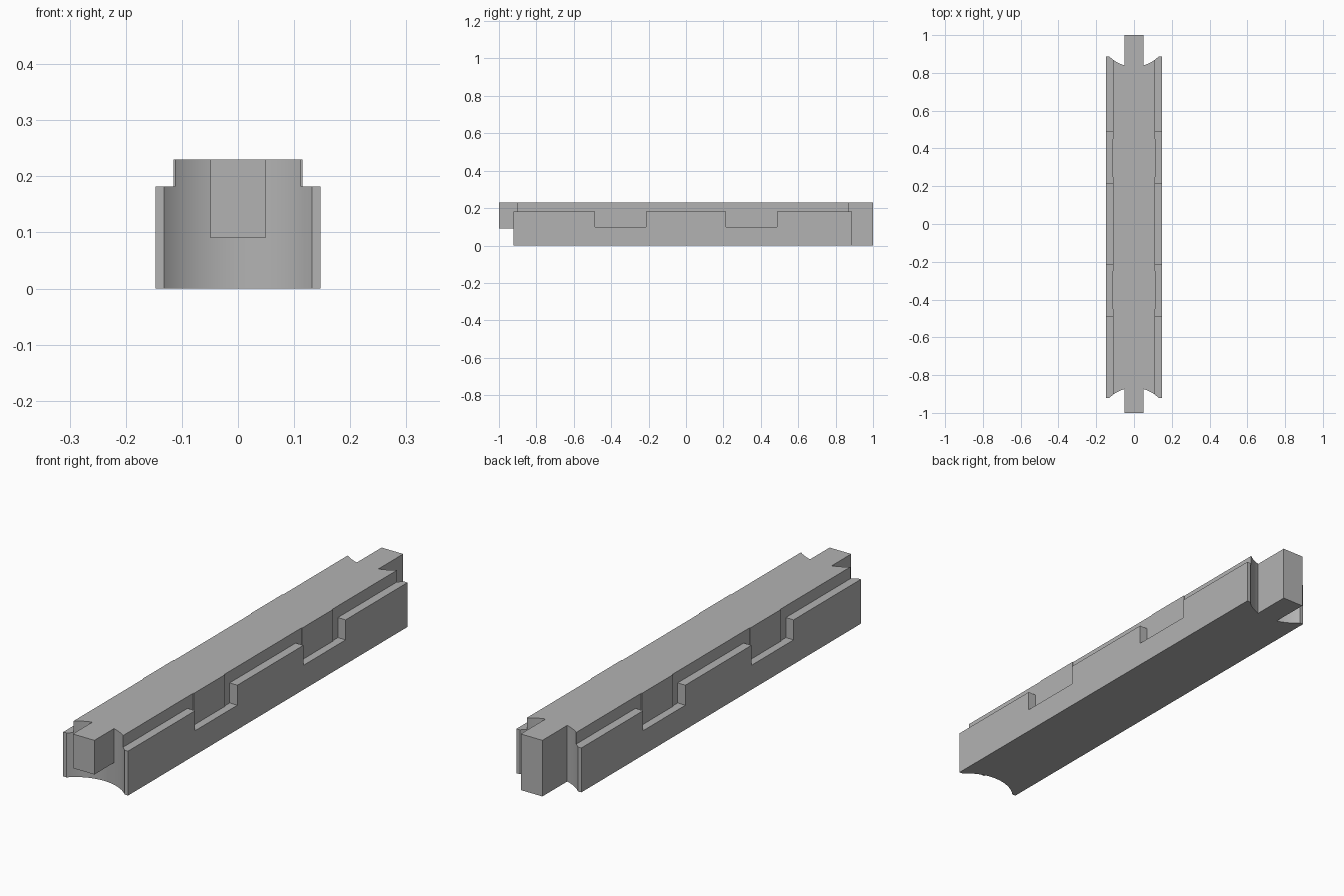
import bpy
import bmesh
import math

cube = bpy.data.objects.get("Cube")
if cube:
    bpy.data.objects.remove(cube, do_unlink=True)

grey = bpy.data.materials.new("plain grey")
grey.use_nodes = True
COLOUR = (0.45, 0.45, 0.45, 1)
grey.diffuse_color = COLOUR
grey.node_tree.nodes["Principled BSDF"].inputs["Base Color"].default_value = COLOUR

TOP, LEDGE, NOTCH_FLOOR = 0.23, 0.182, 0.10
HALF_WIDTH, CORE = 0.147, 0.112
FRONT, BACK = -0.922, 0.888


def extrude_object(name, outline, offset):
    """Solid made by extruding a flat outline of 3D points."""
    bm = bmesh.new()
    face = bm.faces.new([bm.verts.new(p) for p in outline])
    new = bmesh.ops.extrude_face_region(bm, geom=[face])["geom"]
    verts = [v for v in new if isinstance(v, bmesh.types.BMVert)]
    bmesh.ops.translate(bm, verts=verts, vec=offset)
    bmesh.ops.recalc_face_normals(bm, faces=bm.faces)
    mesh = bpy.data.meshes.new(name)
    bm.to_mesh(mesh)
    bm.free()
    mesh.materials.append(grey)
    ob = bpy.data.objects.new(name, mesh)
    bpy.context.collection.objects.link(ob)
    return ob


def box(name, x0, x1, y0, y1, z0, z1):
    outline = [(x0, y0, z0), (x1, y0, z0), (x1, y1, z0), (x0, y1, z0)]
    return extrude_object(name, outline, (0, 0, z1 - z0))


def combine(target, tool, operation):
    """Apply a boolean and discard the tool object."""
    tool.hide_render = True
    mod = target.modifiers.new(operation, "BOOLEAN")
    mod.operation = operation
    mod.solver = "EXACT"
    mod.object = tool
    bpy.context.view_layer.objects.active = target
    bpy.ops.object.modifier_apply(modifier=mod.name)
    bpy.data.objects.remove(tool, do_unlink=True)


# Stepped beam
half = [(HALF_WIDTH, 0), (HALF_WIDTH, LEDGE), (CORE, LEDGE), (CORE, TOP)]
section = half + [(-x, z) for x, z in reversed(half)]
beam = extrude_object("beam", [(x, FRONT, z) for x, z in section], (0, BACK - FRONT, 0))

# Concave round ends
RADIUS, SETBACK = 0.185, 0.13
for centre in (FRONT - SETBACK, BACK + SETBACK):
    angles = [2 * math.pi * i / 128 for i in range(128)]
    circle = [(RADIUS * math.cos(a), centre + RADIUS * math.sin(a), -0.1) for a in angles]
    combine(beam, extrude_object("end_cutter", circle, (0, 0, 0.5)), "DIFFERENCE")

# Side notches, each with a slightly raised pad on its inner wall
for side in (-1, 1):
    for end in (-1, 1):
        def block(name, x0, x1, y0, y1, z0, z1):
            xs = sorted((side * x0, side * x1))
            ys = sorted((end * y0, end * y1))
            return box(name, *xs, *ys, z0, z1)
        combine(beam, block("notch_cutter", CORE, 0.2, 0.214, 0.487, NOTCH_FLOOR, 0.3), "DIFFERENCE")
        combine(beam, block("notch_pad", 0.09, 0.115, 0.25, 0.45, NOTCH_FLOOR, TOP), "UNION")

# End tabs: short at the front, full height at the back
combine(beam, box("front_tab", -0.049, 0.049, -1, -0.8, 0.09, TOP), "UNION")
combine(beam, box("back_tab", -0.049, 0.049, 0.8, 1, 0, TOP), "UNION")

# Smooth curved ends, crisp edges elsewhere
bpy.ops.object.select_all(action="DESELECT")
beam.select_set(True)
bpy.context.view_layer.objects.active = beam
bpy.ops.object.shade_smooth_by_angle(angle=math.radians(30))
